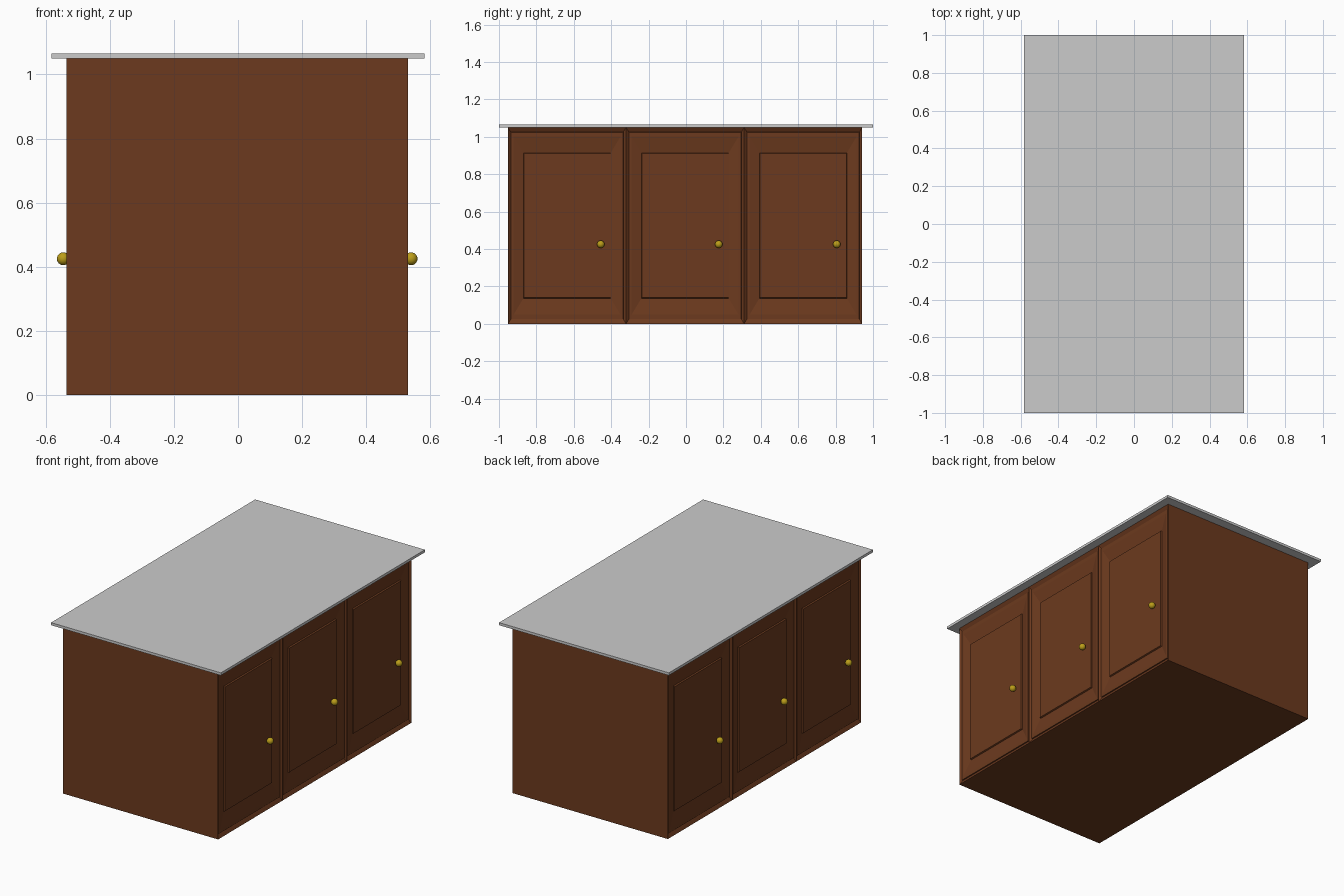
import bpy, bmesh, math
from mathutils import Matrix

if "Cube" in bpy.data.objects:
    bpy.data.objects.remove(bpy.data.objects["Cube"])

CX, CY = -0.0025, -0.005      # centre of the cabinet block
DEPTH, W, H = 0.5325, 0.631, 1.05


def material(name, color):
    m = bpy.data.materials.new(name)
    m.diffuse_color = (*color, 1)
    m.use_nodes = True
    m.node_tree.nodes["Principled BSDF"].inputs["Base Color"].default_value = m.diffuse_color
    return m


wood = material("dark_wood", (0.15, 0.042, 0.013))
brass = material("brass", (0.5, 0.34, 0.01))


def finish(bm, name, mat=None):
    bmesh.ops.recalc_face_normals(bm, faces=bm.faces)
    me = bpy.data.meshes.new(name)
    bm.to_mesh(me)
    bm.free()
    if mat:
        me.materials.append(mat)
    return me


def place(name, me, matrix):
    ob = bpy.data.objects.new(name, me)
    bpy.context.collection.objects.link(ob)
    ob.matrix_world = matrix
    return ob


# cabinet: concentric rectangles (depth, scale) lofted from back to raised door panel
def cabinet_mesh():
    profile = [(0, 1), (DEPTH, 1), (DEPTH - 0.013, 0.953), (DEPTH - 0.007, 0.95),
               (DEPTH - 0.007, 0.907), (DEPTH - 0.02, 0.74), (DEPTH - 0.012, 0.733)]
    bm = bmesh.new()
    rings = []
    for x, s in profile:
        rings.append([bm.verts.new((x, sy * s * W / 2, H / 2 + sz * s * H / 2))
                      for sy, sz in ((-1, -1), (1, -1), (1, 1), (-1, 1))])
    for a, b in zip(rings, rings[1:]):
        for i in range(4):
            j = (i + 1) % 4
            bm.faces.new((a[i], a[j], b[j], b[i]))
    bm.faces.new(rings[0])
    bm.faces.new(rings[-1])
    return finish(bm, "cabinet", wood)


# knob: round ball
def knob_mesh():
    bm = bmesh.new()
    bmesh.ops.create_uvsphere(bm, u_segments=24, v_segments=16, radius=0.02)
    for f in bm.faces:
        f.smooth = True
    return finish(bm, "knob", brass)


cabinet, knob = cabinet_mesh(), knob_mesh()

# two back-to-back rows of three cabinets, the second turned half way round
for side, angle in (("right", 0), ("left", math.pi)):
    row = Matrix.Translation((CX, CY, 0)) @ Matrix.Rotation(angle, 4, 'Z')
    for i in (-1, 0, 1):
        spot = row @ Matrix.Translation((0, i * W, 0))
        place(f"{side}_cabinet_{i + 2}", cabinet, spot)
        place(f"{side}_knob_{i + 2}", knob,
              spot @ Matrix.Translation((DEPTH + 0.01, 0.18, 0.425)))

# countertop slab
bm = bmesh.new()
bmesh.ops.create_cube(bm, size=1)
bmesh.ops.scale(bm, vec=(1.165, 2, 0.016), verts=bm.verts)
place("countertop", finish(bm, "countertop"), Matrix.Translation((0, 0, H + 0.008)))
